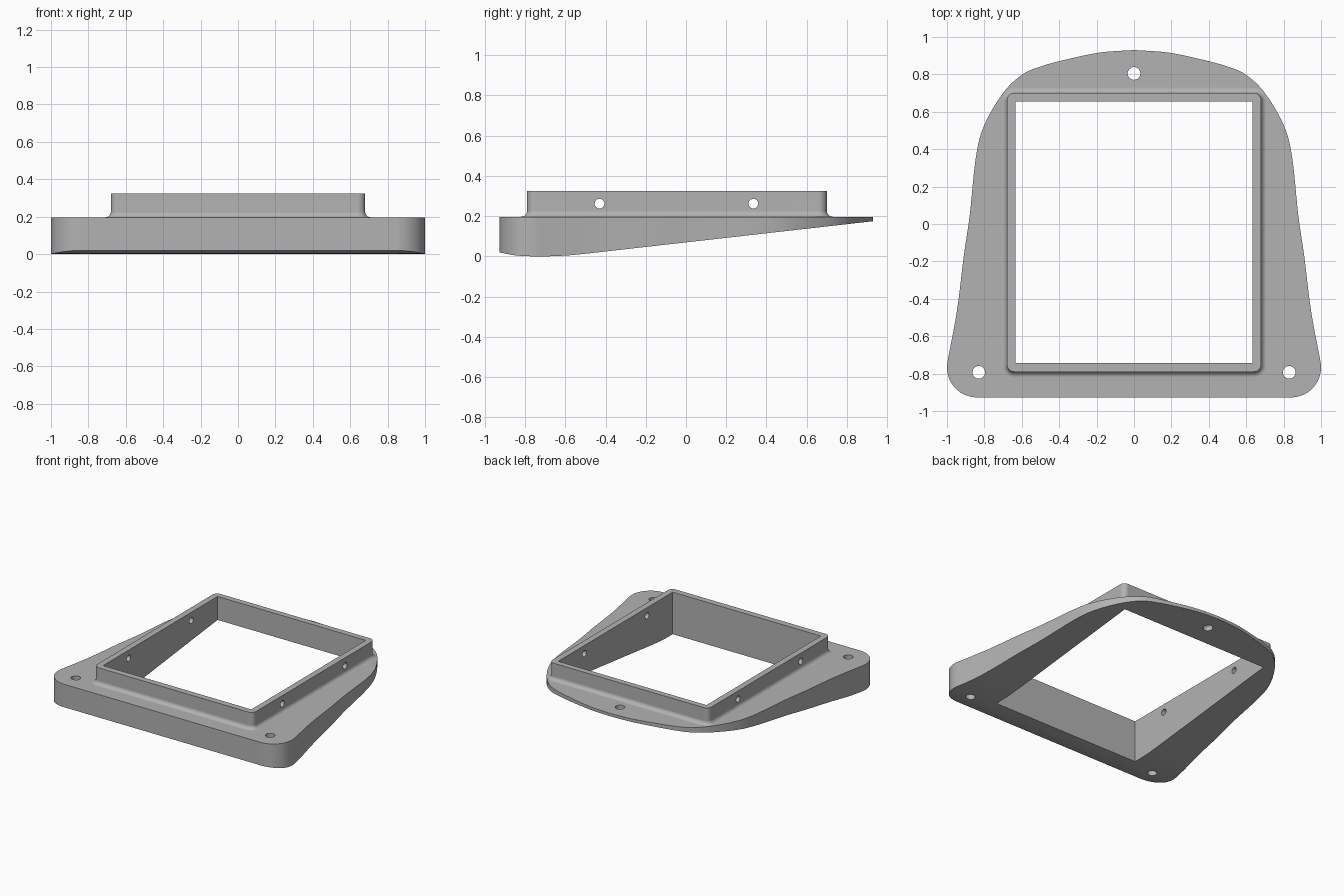
import bpy, bmesh, math
from mathutils import Vector, Matrix

if "Cube" in bpy.data.objects:
    bpy.data.objects.remove(bpy.data.objects["Cube"], do_unlink=True)

TOP, RIM = 0.197, 0.325


def spline(points, steps):
    """Smooth curve through a few points."""
    p = [Vector(q) for q in points]
    p = [2 * p[0] - p[1]] + p + [2 * p[-1] - p[-2]]
    out = []
    for a, b, c, d in zip(p, p[1:], p[2:], p[3:]):
        for i in range(steps):
            t = i / steps
            out.append(0.5 * (2 * b + (c - a) * t + (2 * a - 5 * b + 4 * c - d) * t**2
                              + (3 * b - a - 3 * c + d) * t**3))
    return out + [p[-2]]


def arc(cx, cy, r, start, end, n):
    angles = [math.radians(start + (end - start) * i / n) for i in range(n + 1)]
    return [Vector((cx + r * math.cos(a), cy + r * math.sin(a))) for a in angles]


def loft(name, rings):
    """Closed solid through rings with equal point counts."""
    bm = bmesh.new()
    loops = [[bm.verts.new(v) for v in ring] for ring in rings]
    n = len(loops[0])
    for lo, hi in zip(loops, loops[1:]):
        for i in range(n):
            j = (i + 1) % n
            bm.faces.new((lo[i], lo[j], hi[j], hi[i]))
    bm.faces.new(loops[0][::-1])
    bm.faces.new(loops[-1])
    bmesh.ops.recalc_face_normals(bm, faces=bm.faces)
    mesh = bpy.data.meshes.new(name)
    bm.to_mesh(mesh)
    bm.free()
    obj = bpy.data.objects.new(name, mesh)
    bpy.context.collection.objects.link(obj)
    return obj


def rounded_rect(grow, z):
    r = 0.04 + grow
    ring = []
    for x, y, a in ((0.64, 0.66, 0), (-0.64, 0.66, 90), (-0.64, -0.75, 180), (0.64, -0.75, 270)):
        ring += arc(x, y, r, a, a + 90, 8)
    return [(v.x, v.y, z) for v in ring]


def cylinder(name, location, radius, depth, rotation=None):
    bm = bmesh.new()
    bmesh.ops.create_cone(bm, cap_ends=True, segments=32, radius1=radius, radius2=radius,
                          depth=depth, matrix=Matrix.Translation(location) @ (rotation or Matrix()))
    mesh = bpy.data.meshes.new(name)
    bm.to_mesh(mesh)
    bm.free()
    obj = bpy.data.objects.new(name, mesh)
    bpy.context.collection.objects.link(obj)
    return obj


def combine(target, tool, operation):
    tool.hide_render = True
    mod = target.modifiers.new(operation, 'BOOLEAN')
    mod.operation, mod.solver, mod.object = operation, 'EXACT', tool
    bpy.context.view_layer.objects.active = target
    bpy.ops.object.modifier_apply(modifier=mod.name)
    bpy.data.objects.remove(tool, do_unlink=True)


# Wedge slab: side profile swept across the width
belly = spline([(-0.93, 0.02), (-0.84, 0.004), (-0.72, 0), (-0.6, 0.004), (-0.5, 0.013)], 5)
side = [(-1.1, 0.06)] + [tuple(v) for v in belly] + [(1.1, 0.194), (1.1, TOP), (-1.1, TOP)]
frame = loft("mounting_frame", [[(x, y, z) for y, z in side] for x in (-1.2, 1.2)])

# Raised collar with a concave fillet at its foot
fillet = 0.03
rings = [rounded_rect(fillet, TOP - 0.008)]
for i in range(9):
    a = math.radians(90 * i / 8)
    rings.append(rounded_rect(fillet * (1 - math.sin(a)), TOP + fillet * (1 - math.cos(a))))
rings.append(rounded_rect(0, RIM))
combine(frame, loft("collar", rings), 'UNION')

# Plan outline: mirrored arch with rounded front corners
half = spline([(0, 0.93), (0.18, 0.917), (0.36, 0.88), (0.5, 0.842), (0.6, 0.797), (0.7, 0.70),
               (0.8, 0.53), (0.845, 0.36), (0.878, 0.05), (0.91, -0.17), (0.946, -0.46),
               (0.997, -0.735)], 6)
half += arc(0.84, -0.767, 0.16, 6, -90, 14)
outline = half + [Vector((-v.x, v.y)) for v in half[:0:-1]]
combine(frame, loft("outline", [[(v.x, v.y, z) for v in outline] for z in (-0.2, 0.6)]), 'INTERSECT')

# Rectangular opening
corners = ((0.633, 0.655), (-0.633, 0.655), (-0.633, -0.742), (0.633, -0.742))
combine(frame, loft("opening", [[(x, y, z) for x, y in corners] for z in (-0.3, 0.7)]), 'DIFFERENCE')

# Screw holes through the plate and cross holes through the collar
for x, y in ((0, 0.805), (0.83, -0.793), (-0.83, -0.793)):
    combine(frame, cylinder("screw_hole", (x, y, 0.1), 0.034, 1), 'DIFFERENCE')
for y in (-0.43, 0.335):
    turn = Matrix.Rotation(math.pi / 2, 4, 'Y')
    combine(frame, cylinder("cross_hole", (0, y, 0.262), 0.024, 2.4, turn), 'DIFFERENCE')

# Single grey finish
grey = bpy.data.materials.new("plain_grey")
grey.use_nodes = True
colour = (0.45, 0.45, 0.45, 1)
grey.diffuse_color = colour
grey.node_tree.nodes["Principled BSDF"].inputs["Base Color"].default_value = colour
frame.data.materials.clear()
frame.data.materials.append(grey)
for poly in frame.data.polygons:
    poly.material_index = 0

# Smooth curves, crisp edges
bpy.ops.object.select_all(action='DESELECT')
frame.select_set(True)
bpy.context.view_layer.objects.active = frame
bpy.ops.object.shade_smooth_by_angle(angle=math.radians(25))
weighted = frame.modifiers.new("even_shading", 'WEIGHTED_NORMAL')
weighted.keep_sharp = True
